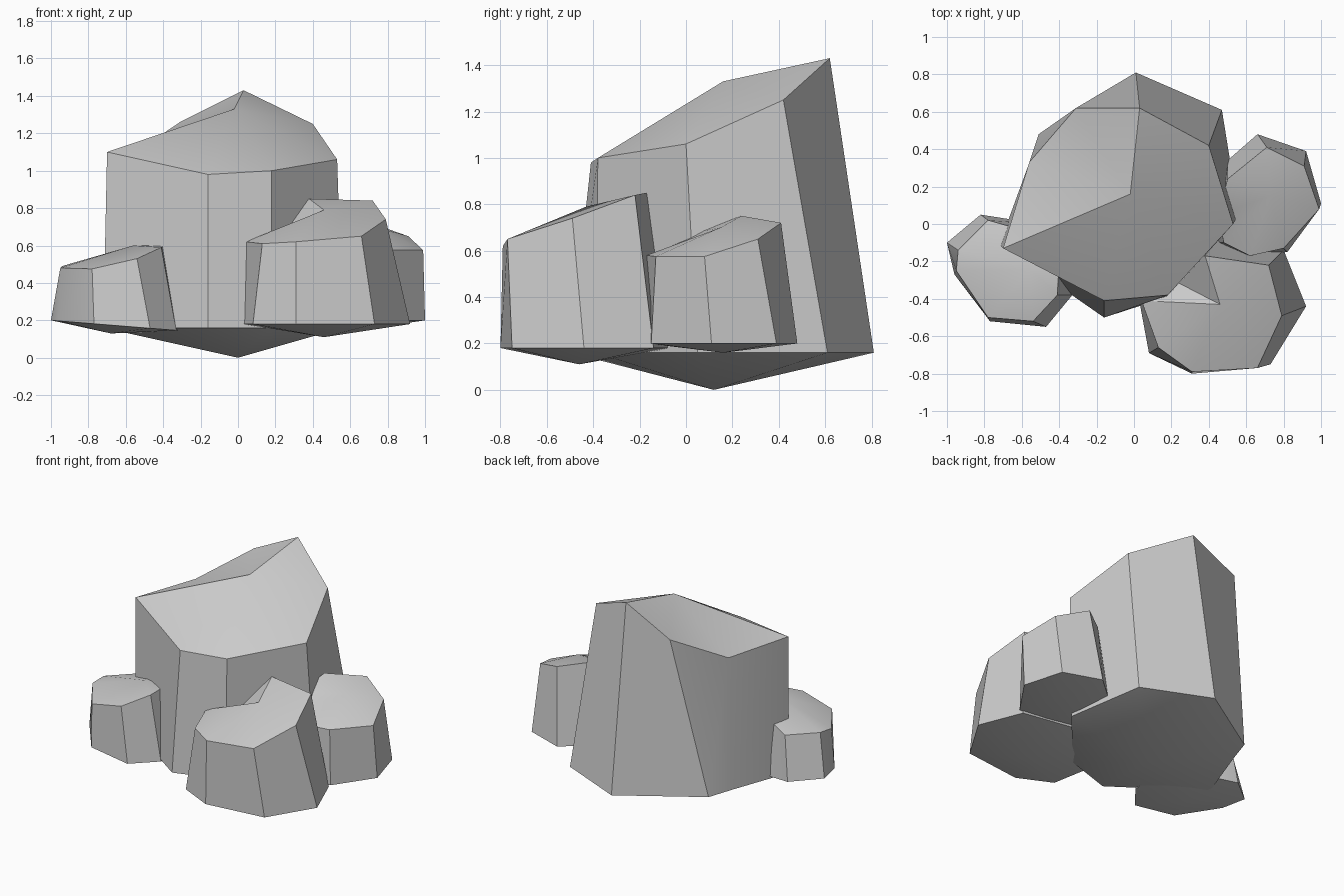
import bpy, bmesh, math


def rock(name, base, base_z, base_slope, base_tip, top, top_tip):
    """Eight-sided boulder: base outline, top outline and a shallow point at each end."""
    bm = bmesh.new()
    low = [bm.verts.new((x, y, base_z + base_slope * x)) for x, y in base]
    high = [bm.verts.new(p) for p in top]
    foot, peak = bm.verts.new(base_tip), bm.verts.new(top_tip)
    n = len(low)
    for i in range(n):
        j = (i + 1) % n
        bm.faces.new((low[i], low[j], high[j], high[i]))
        bm.faces.new((high[i], high[j], peak))
        bm.faces.new((low[j], low[i], foot))
    bmesh.ops.recalc_face_normals(bm, faces=bm.faces)
    mesh = bpy.data.meshes.new(name)
    bm.to_mesh(mesh)
    bm.free()
    ob = bpy.data.objects.new(name, mesh)
    bpy.context.collection.objects.link(ob)
    bpy.ops.object.select_all(action='DESELECT')
    ob.select_set(True)
    bpy.context.view_layer.objects.active = ob
    bpy.ops.object.shade_smooth_by_angle(angle=math.radians(30))
    return ob


# Tall central boulder with a slanted crown
rock("main_boulder",
     [(-.72, -.11), (-.16, -.50), (.18, -.39), (.56, .05),
      (.47, .61), (.01, .81), (-.51, .48), (-.57, .30)],
     .16, 0, (0, .12, 0),
     [(-.70, -.13, 1.10), (-.16, -.41, .98), (.18, -.38, 1.0), (.53, 0, 1.06),
      (.40, .42, 1.25), (.03, .62, 1.43), (-.31, .62, 1.26), (-.56, .33, 1.09)],
     (-.02, .16, 1.33))

# Medium rock at the front right
rock("front_rock",
     [(.03, -.42), (.08, -.69), (.31, -.80), (.73, -.75),
      (.92, -.44), (.80, -.14), (.40, -.07), (.13, -.20)],
     .18, 0, (.46, -.46, .11),
     [(.04, -.41, .62), (.13, -.66, .61), (.31, -.79, .62), (.66, -.77, .65),
      (.79, -.49, .74), (.72, -.22, .84), (.38, -.17, .85), (.17, -.28, .61)],
     (.46, -.43, .79))

# Smaller rock on the right side
rock("right_rock",
     [(.45, -.10), (.60, -.17), (.82, -.15), (1.0, .11),
      (.92, .39), (.66, .48), (.50, .34), (.42, .10)],
     .20, 0, (.73, .16, .16),
     [(.48, -.10, .60), (.62, -.17, .58), (.80, -.13, .575), (.99, .08, .575),
      (.91, .31, .65), (.71, .41, .72), (.50, .24, .75), (.45, .05, .68)],
     (.73, .15, .70))

# Smallest rock on the left side
rock("left_rock",
     [(-1.0, -.10), (-.96, -.27), (-.77, -.52), (-.47, -.55),
      (-.33, -.38), (-.30, -.15), (-.50, 0), (-.82, .05)],
     .12, -.08, (-.68, -.25, .13),
     [(-.94, -.14, .49), (-.95, -.25, .48), (-.78, -.50, .475), (-.54, -.52, .53),
      (-.41, -.38, .59), (-.40, -.20, .60), (-.57, -.04, .56), (-.78, .02, .49)],
     (-.56, -.24, .60))
